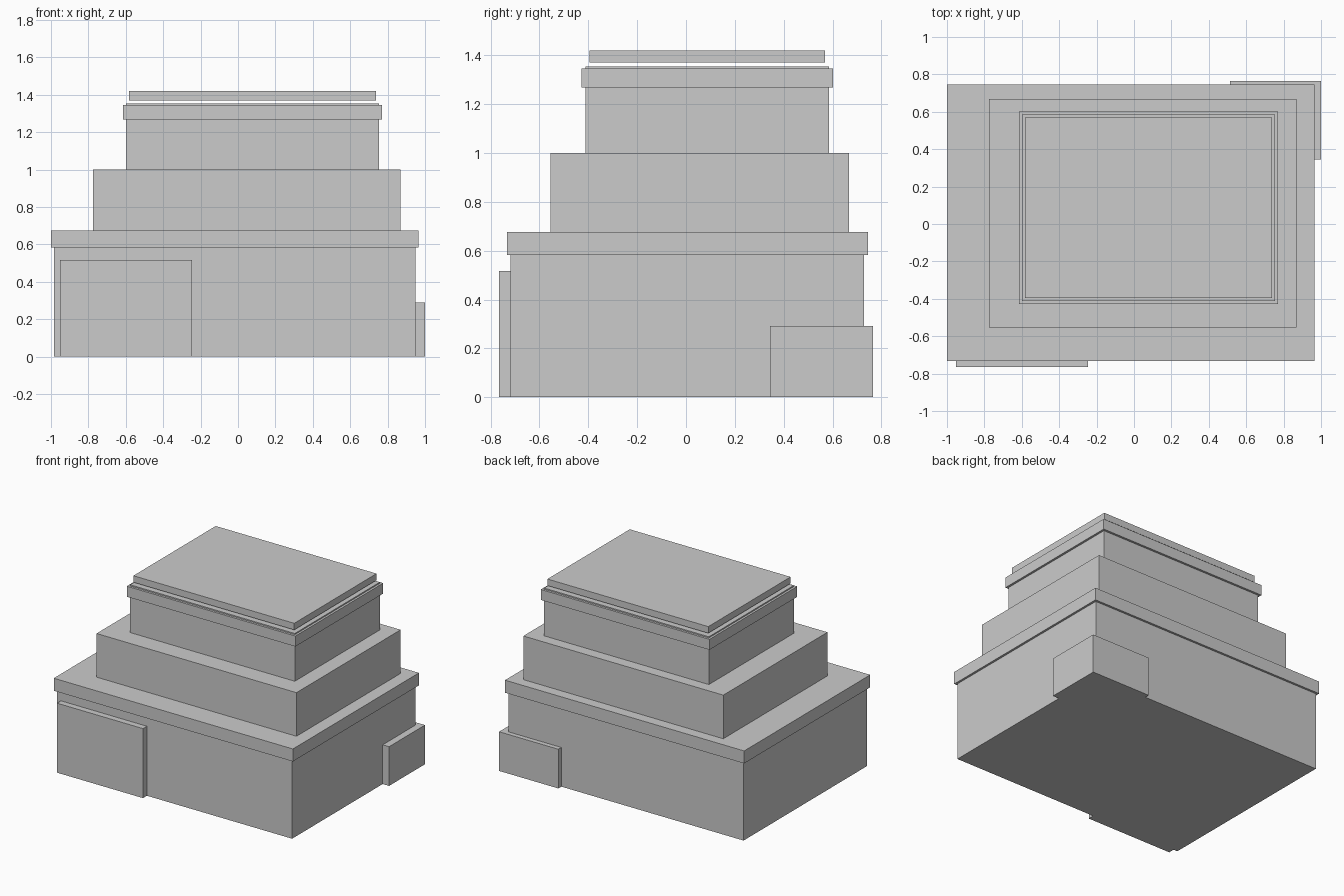
import bpy

if "Cube" in bpy.data.objects:
    bpy.data.objects.remove(bpy.data.objects["Cube"])

# Single plain grey for the whole building
grey = bpy.data.materials.new("plain_grey")
grey.diffuse_color = (0.6, 0.6, 0.6, 1.0)
grey.use_nodes = True
grey.node_tree.nodes["Principled BSDF"].inputs["Base Color"].default_value = grey.diffuse_color


def box(name, x, y, z):
    """Axis-aligned block from (min, max) ranges."""
    bpy.ops.mesh.primitive_cube_add(size=1)
    ob = bpy.context.object
    ob.name = name
    ob.location = [(r[0] + r[1]) / 2 for r in (x, y, z)]
    ob.scale = [r[1] - r[0] for r in (x, y, z)]
    bpy.ops.object.transform_apply(location=True, rotation=False, scale=True)
    ob.data.materials.append(grey)
    return ob


# Ground storey with its overhanging ledge
box("ground_storey", (-0.984, 0.948), (-0.719, 0.730), (0, 0.60))
box("ground_ledge", (-1.0, 0.964), (-0.733, 0.746), (0.583, 0.676))

# Set-back middle storey
box("middle_storey", (-0.774, 0.868), (-0.554, 0.668), (0.676, 1.0))

# Upper storey with a trim band just below its top
box("upper_storey", (-0.598, 0.755), (-0.412, 0.586), (1.0, 1.355))
box("upper_trim", (-0.614, 0.771), (-0.428, 0.602), (1.268, 1.346))

# Roof slab, floating just above the upper storey
box("roof_slab", (-0.582, 0.739), (-0.396, 0.570), (1.371, 1.42))

# Front entrance panel and rear corner block
box("entrance_panel", (-0.951, -0.245), (-0.765, -0.70), (0, 0.516))
box("corner_block", (0.513, 1.0), (0.344, 0.765), (0, 0.291))
